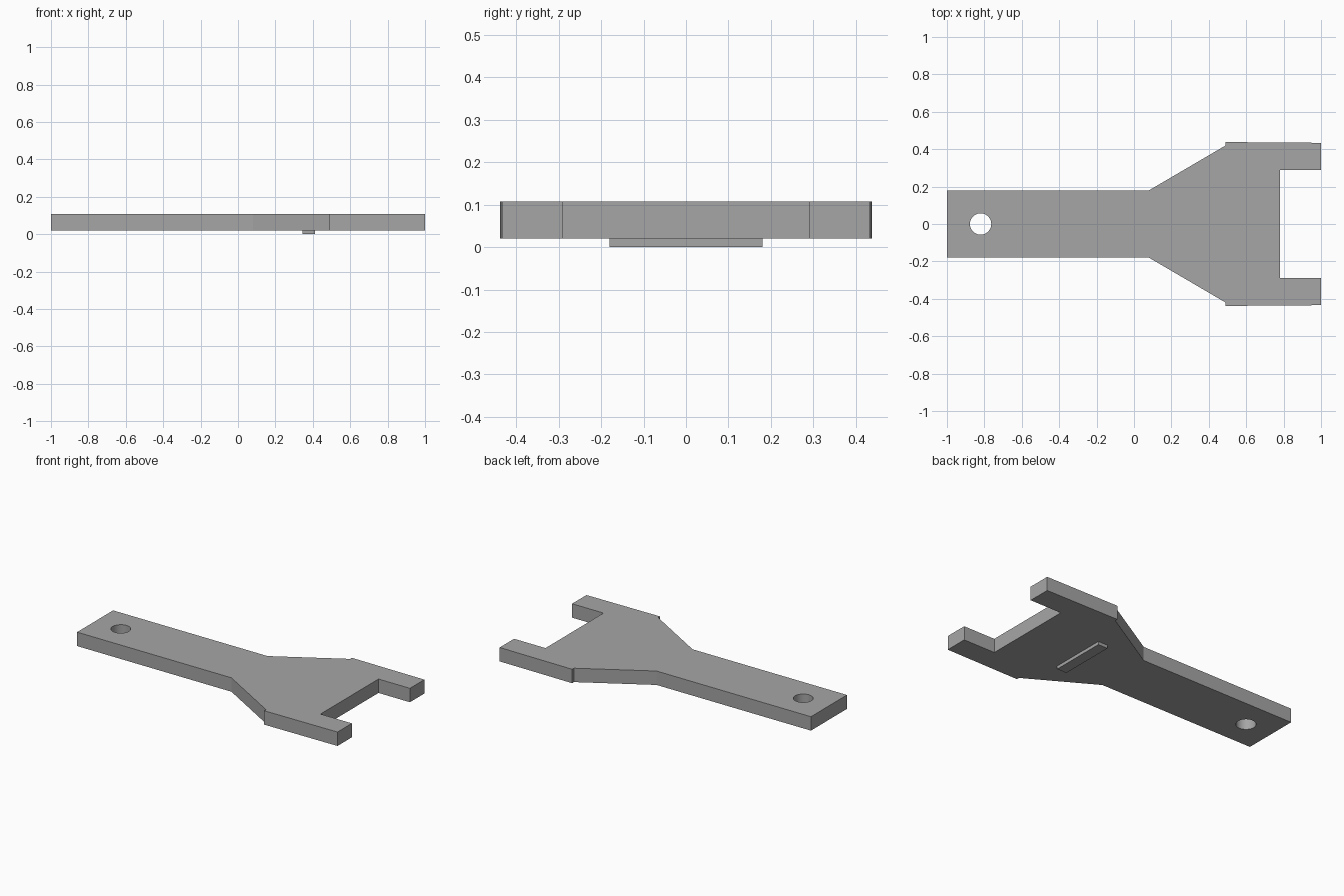
import bpy
import bmesh
import math

cube = bpy.data.objects.get("Cube")
if cube:
    bpy.data.objects.remove(cube, do_unlink=True)

# Single plain grey
grey = bpy.data.materials.new("plain grey")
grey.use_nodes = True
colour = (0.38, 0.38, 0.38, 1)
grey.diffuse_color = colour
grey.node_tree.nodes["Principled BSDF"].inputs["Base Color"].default_value = colour


def extruded(name, outline, z0, z1):
    """Solid prism from a flat outline, given anticlockwise."""
    bm = bmesh.new()
    face = bm.faces.new([bm.verts.new((x, y, z0)) for x, y in outline])
    top = bmesh.ops.extrude_face_region(bm, geom=[face])["geom"]
    moved = [v for v in top if isinstance(v, bmesh.types.BMVert)]
    bmesh.ops.translate(bm, verts=moved, vec=(0, 0, z1 - z0))
    bmesh.ops.recalc_face_normals(bm, faces=bm.faces)
    mesh = bpy.data.meshes.new(name)
    bm.to_mesh(mesh)
    bm.free()
    mesh.materials.append(grey)
    obj = bpy.data.objects.new(name, mesh)
    bpy.context.collection.objects.link(obj)
    return obj


# Forked plate: half outline from fork notch to handle end, then mirrored
half = [(0.78, 0.29), (1, 0.29), (1, 0.434), (0.49, 0.438),
        (0.49, 0.42), (0.08, 0.18), (-1, 0.18)]
plate = extruded("forked_plate", half + [(x, -y) for x, y in reversed(half)],
                 0.02, 0.108)

# Hanging hole through the handle
sides = 48
ring = [(-0.82 + 0.057 * math.cos(math.tau * i / sides),
         0.057 * math.sin(math.tau * i / sides)) for i in range(sides)]
cutter = extruded("hole_cutter", ring, -0.1, 0.2)
cutter.hide_render = True
cutter.hide_viewport = True
hole = plate.modifiers.new("hole", "BOOLEAN")
hole.operation = "DIFFERENCE"
hole.solver = "EXACT"
hole.object = cutter

# Bake the hole so that its wall can be shaded smooth
graph = bpy.context.evaluated_depsgraph_get()
baked = bpy.data.meshes.new_from_object(plate.evaluated_get(graph))
plate.modifiers.clear()
plate.data = baked
bpy.data.objects.remove(cutter, do_unlink=True)
bpy.ops.object.select_all(action="DESELECT")
plate.select_set(True)
bpy.context.view_layer.objects.active = plate
bpy.ops.object.shade_smooth_by_angle(angle=math.radians(20))

# Locating rib under the head
extruded("underside_rib", [(0.345, -0.18), (0.412, -0.18), (0.412, 0.18), (0.345, 0.18)],
         0, 0.02)
